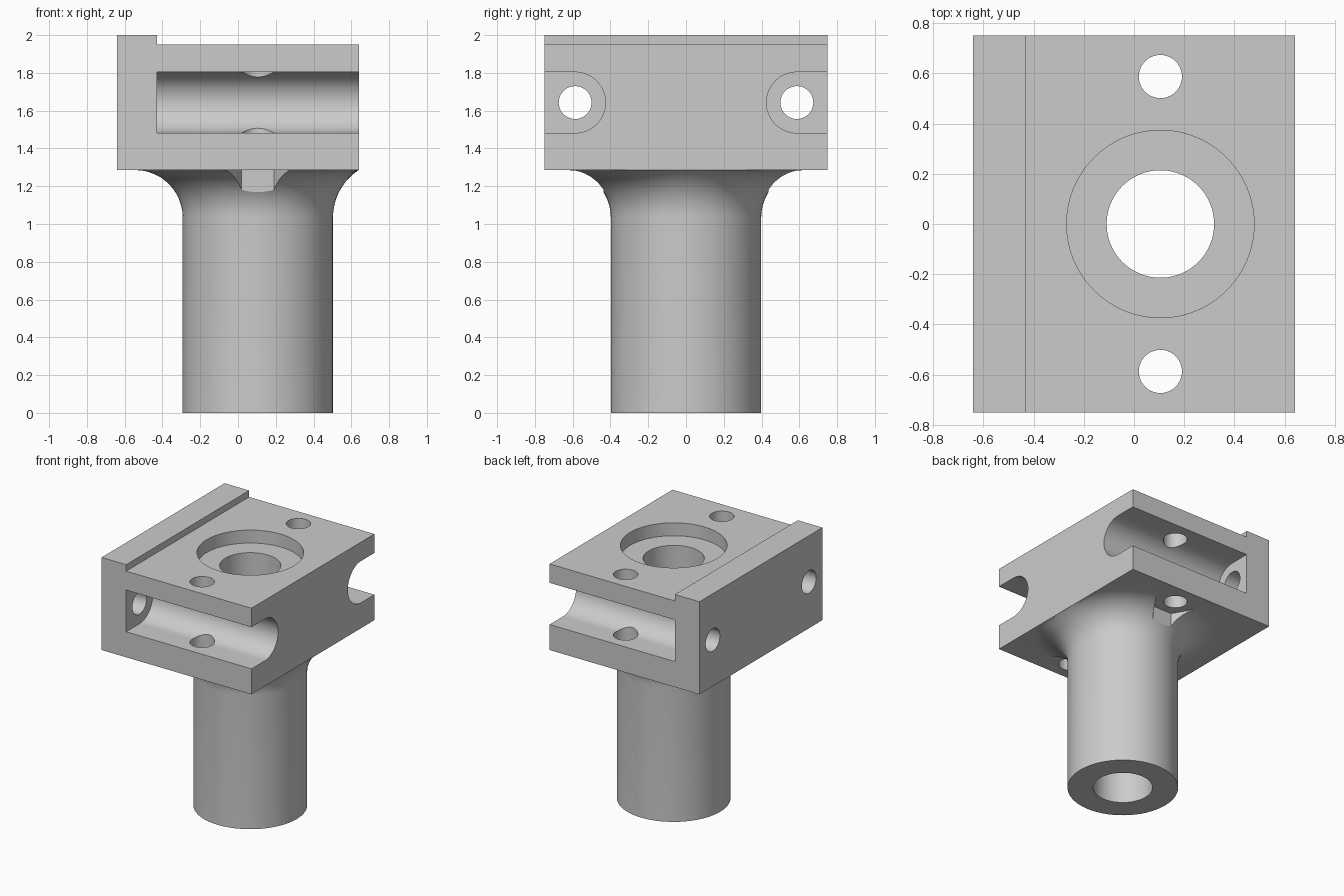
import bpy, bmesh, math
from mathutils import Matrix

if "Cube" in bpy.data.objects:
    bpy.data.objects.remove(bpy.data.objects["Cube"])

grey = bpy.data.materials.new("plain grey")
grey.use_nodes = True
grey.diffuse_color = (0.6, 0.6, 0.6, 1)
grey.node_tree.nodes["Principled BSDF"].inputs["Base Color"].default_value = (0.6, 0.6, 0.6, 1)

AXIS_X = 0.105           # stem and bolt holes share this x
HOLE_Y = 0.587           # grooves and bolt holes lie at +- this y
ROD_Z = 1.643            # groove centre height
BLOCK_BOTTOM = 1.285
SIDE = 0.64              # half width of the block
DEPTH = 0.75             # half depth of the block


def finish(name, bm):
    bmesh.ops.recalc_face_normals(bm, faces=bm.faces)
    mesh = bpy.data.meshes.new(name)
    bm.to_mesh(mesh)
    bm.free()
    mesh.materials.append(grey)
    obj = bpy.data.objects.new(name, mesh)
    bpy.context.collection.objects.link(obj)
    return obj


def prism(name, outline, place, start, end):
    """Extrude a 2D outline; place(u, v, w) maps it into space."""
    bm = bmesh.new()
    low = [bm.verts.new(place(u, v, start)) for u, v in outline]
    high = [bm.verts.new(place(u, v, end)) for u, v in outline]
    bm.faces.new(low)
    bm.faces.new(high)
    for i in range(len(low)):
        j = (i + 1) % len(low)
        bm.faces.new((low[i], low[j], high[j], high[i]))
    return finish(name, bm)


def circle(u, v, radius, sides, first=0.0, sweep=math.tau, closed=True):
    steps = sides if closed else sides - 1
    return [(u + radius * math.cos(first + sweep * i / steps),
             v + radius * math.sin(first + sweep * i / steps)) for i in range(sides)]


def along_x(u, v, w):
    return (w, u, v)


def along_y(u, v, w):
    return (u, w, v)


def along_z(u, v, w):
    return (u, v, w)


def combine(target, other, operation):
    mod = target.modifiers.new(operation.lower(), "BOOLEAN")
    mod.operation = operation
    mod.solver = "EXACT"
    mod.object = other
    bpy.ops.object.select_all(action="DESELECT")
    bpy.context.view_layer.objects.active = target
    target.select_set(True)
    bpy.ops.object.modifier_apply(modifier=mod.name)
    bpy.data.objects.remove(other)


# Stem with a flared fillet that stops at the block's side edge
def make_stem(radius=0.398, sides=96, flare_start=1.035, reach=0.65, steps=12):
    height = BLOCK_BOTTOM + 0.0005 - flare_start
    edge = SIDE - AXIS_X - 0.001
    bm = bmesh.new()
    columns = []
    for i in range(sides):
        a = math.tau * i / sides
        end = min(reach, edge / math.cos(a)) if math.cos(a) > 0.01 else reach
        dx = end - radius
        bend = (dx * dx + height * height) / (2 * dx)
        turn = math.asin(min(1, height / bend))
        profile = [(radius, 0)]
        for k in range(steps + 1):
            t = turn * k / steps
            profile.append((radius + bend * (1 - math.cos(t)),
                            flare_start + bend * math.sin(t)))
        profile.append((end * 0.9, BLOCK_BOTTOM + 0.1))
        columns.append([bm.verts.new((AXIS_X + r * math.cos(a), r * math.sin(a), z))
                        for r, z in profile])
    for i in range(sides):
        here, following = columns[i], columns[(i + 1) % sides]
        for k in range(len(here) - 1):
            bm.faces.new((here[k], following[k], following[k + 1], here[k + 1]))
    bm.faces.new([c[0] for c in columns])
    bm.faces.new([c[-1] for c in columns])
    return finish("stem", bm)


stem = make_stem()

# Hexagonal nut clearances in the flare
for s in (-1, 1):
    nut = prism("nut_cutter", circle(AXIS_X, s * HOLE_Y, 0.173, 6), along_z,
                0.9, BLOCK_BOTTOM + 0.3)
    combine(stem, nut, "DIFFERENCE")

# Block with a raised lip along one side
block = prism("mounting_block",
              [(-SIDE, BLOCK_BOTTOM), (SIDE, BLOCK_BOTTOM), (SIDE, 1.95),
               (-0.43, 1.95), (-0.43, 2.0), (-SIDE, 2.0)],
              along_y, -DEPTH, DEPTH)
combine(block, stem, "UNION")

# Central bore and counterbore
combine(block, prism("bore_cutter", circle(AXIS_X, 0, 0.214, 64), along_z, -0.1, 2.1),
        "DIFFERENCE")
combine(block, prism("counterbore_cutter", circle(AXIS_X, 0, 0.373, 96), along_z, 1.85, 2.1),
        "DIFFERENCE")

for s in (-1, 1):
    # Round-bottomed groove, open at the outer face and one end
    half_round = circle(s * HOLE_Y, ROD_Z, 0.161, 33, math.pi / 2, s * math.pi, False)
    outline = half_round + [(s * 0.9, ROD_Z - 0.161), (s * 0.9, ROD_Z + 0.161)]
    combine(block, prism("groove_cutter", outline, along_x, -0.43, 0.8), "DIFFERENCE")
    # Screw hole through the groove's end wall
    combine(block, prism("end_hole_cutter", circle(s * HOLE_Y, ROD_Z, 0.087, 40), along_x,
                         -0.8, -0.3), "DIFFERENCE")
    # Vertical bolt hole
    combine(block, prism("bolt_hole_cutter", circle(AXIS_X, s * HOLE_Y, 0.086, 40), along_z,
                         1.0, 2.1), "DIFFERENCE")

block.name = "mounting_block_with_stem"
bpy.ops.object.select_all(action="DESELECT")
bpy.context.view_layer.objects.active = block
block.select_set(True)
bpy.ops.object.shade_smooth_by_angle(angle=math.radians(30))
